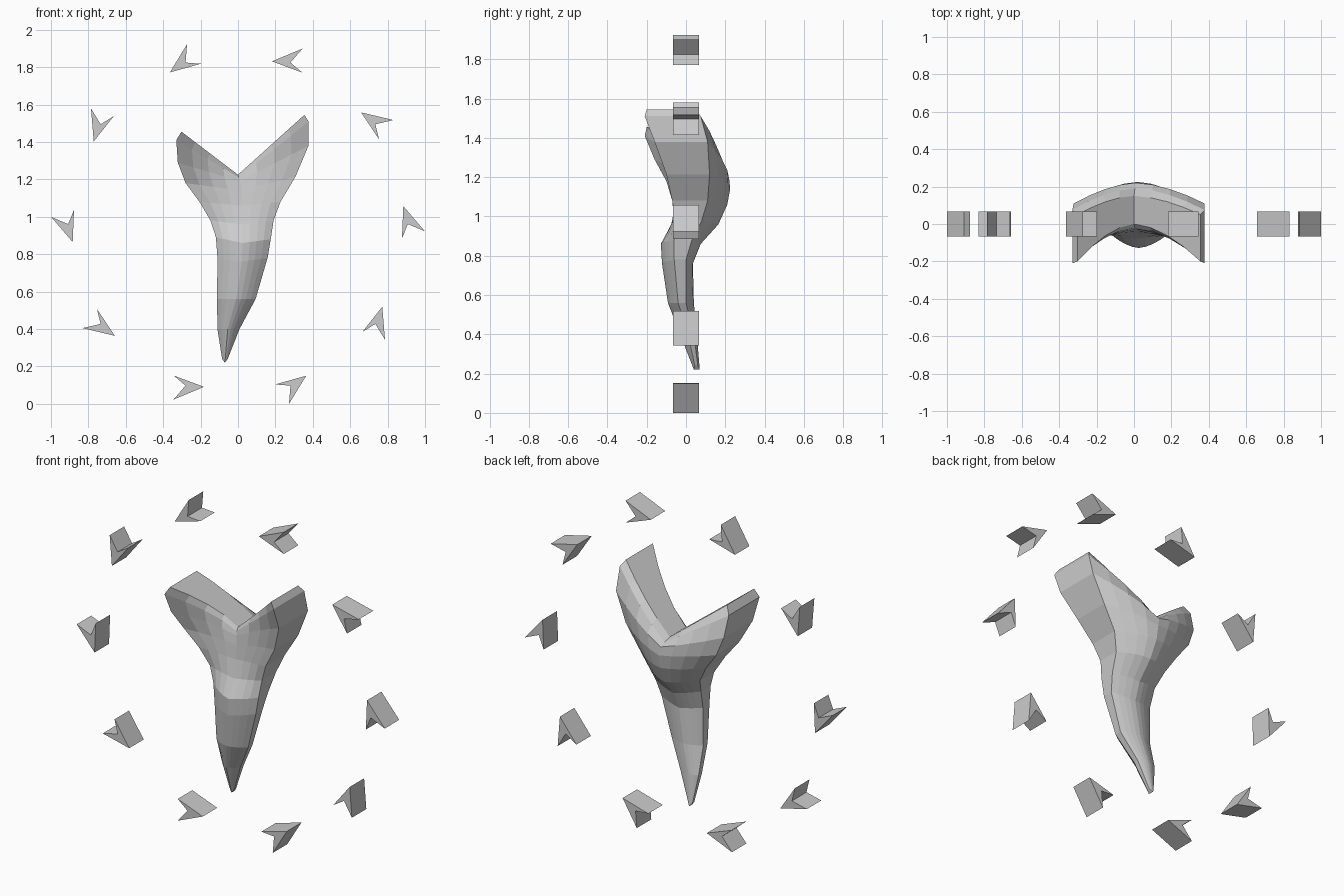
import bpy, bmesh, math

if "Cube" in bpy.data.objects:
    bpy.data.objects.remove(bpy.data.objects["Cube"])


def finish(bm, name):
    bmesh.ops.recalc_face_normals(bm, faces=bm.faces)
    me = bpy.data.meshes.new(name)
    bm.to_mesh(me)
    bm.free()
    ob = bpy.data.objects.new(name, me)
    bpy.context.collection.objects.link(ob)
    return ob


# Tooth: loft of rows that start flat at the crown tip and become V-shaped at the root
# left (x, z), middle (x, z), right (x, z), (front, back) y at edges, (front, back) y at middle
rows = [
    ((-.085, .24), (-.07, .22), (-.055, .24), (.045, .06), (.04, .07)),
    ((-.11, .40), (-.055, .40), (.008, .40), (.01, .04), (-.03, .055)),
    ((-.112, .56), (-.01, .56), (.094, .56), (-.04, .00), (-.092, .04)),
    ((-.11, .78), (.02, .76), (.158, .78), (-.06, .00), (-.122, .035)),
    ((-.118, .89), (.025, .86), (.175, .88), (-.06, .03), (-.128, .075)),
    ((-.147, .98), (.025, .96), (.19, .98), (-.05, .08), (-.075, .165)),
    ((-.206, 1.08), (.02, 1.06), (.227, 1.08), (-.07, .11), (-.05, .21)),
    ((-.28, 1.18), (.02, 1.14), (.307, 1.214), (-.10, .12), (-.04, .225)),
    ((-.322, 1.29), (.01, 1.19), (.377, 1.38), (-.16, .11), (-.03, .22)),
    ((-.33, 1.41), (.005, 1.21), (.377, 1.51), (-.21, .075), (-.02, .19)),
    ((-.302, 1.455), (0, 1.225), (.355, 1.545), (-.20, .05), (0, .15)),
]
COLS = 8


def ring(bm, left, mid, right, edge, core):
    front, back = [], []
    for i in range(COLS + 1):
        s = 2 * i / COLS - 1
        side, a = (left if s < 0 else right), abs(s)
        x, z = (m + (e - m) * a for m, e in zip(mid, side))
        for k, line in enumerate((front, back)):
            y = core[k] + (edge[k] - core[k]) * a ** 1.7
            line.append(bm.verts.new((x, y, z)))
    return front + back[::-1]


bm = bmesh.new()
rings = [ring(bm, *r) for r in rows]
for lo, hi in zip(rings, rings[1:]):
    for i in range(len(lo)):
        j = (i + 1) % len(lo)
        bm.faces.new((lo[i], lo[j], hi[j], hi[i]))
for end in (rings[0], rings[-1]):
    for i in range(COLS):
        bm.faces.new((end[i], end[i + 1], end[-2 - i], end[-1 - i]))
finish(bm, "tooth")

# Ring of ten arrowheads: (radius, angle) of tip, outer barb, notch and inner barb
CENTRE_Z, HALF = .961, .067
outline = [(.889, 6.2), (1.0, -2.2), (.908, 0), (.88, -5)]
for n in range(10):
    bm = bmesh.new()
    pts = [(r * math.cos(math.radians(a + 36 * n)),
            CENTRE_Z + r * math.sin(math.radians(a + 36 * n))) for r, a in outline]
    f = [bm.verts.new((x, -HALF, z)) for x, z in pts]
    b = [bm.verts.new((x, HALF, z)) for x, z in pts]
    bm.faces.new(f)
    bm.faces.new(b[::-1])
    for i in range(4):
        j = (i + 1) % 4
        bm.faces.new((f[i], b[i], b[j], f[j]))
    finish(bm, f"arrowhead_{n + 1}")
